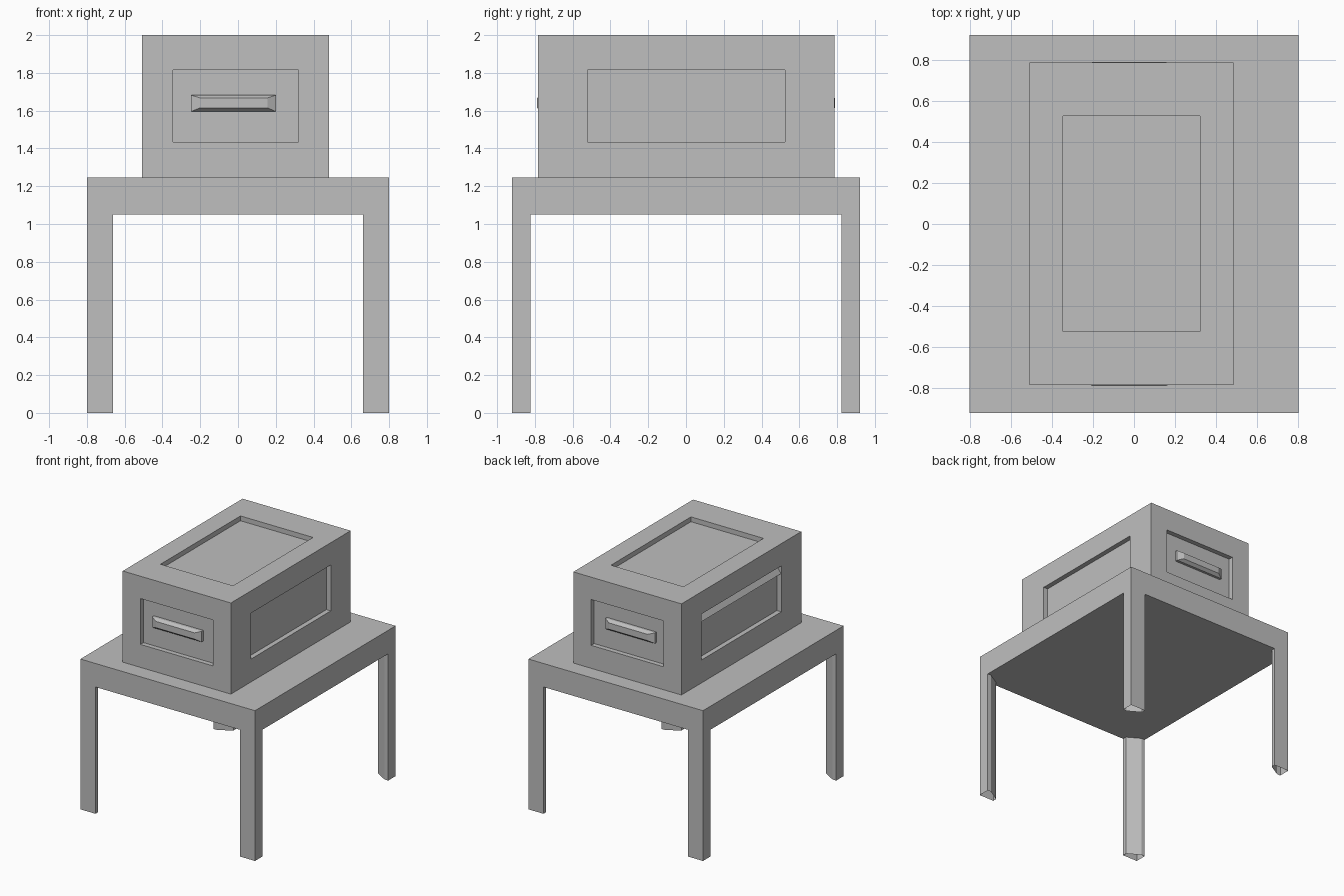
import bpy, bmesh
from mathutils import Vector

if "Cube" in bpy.data.objects:
    bpy.data.objects.remove(bpy.data.objects["Cube"])

grey = bpy.data.materials.new("plain_grey")
grey.use_nodes = True
colour = (0.52, 0.52, 0.52, 1)
grey.diffuse_color = colour
grey.node_tree.nodes["Principled BSDF"].inputs["Base Color"].default_value = colour


def finish(name, bm, fix=True):
    if fix:
        bmesh.ops.recalc_face_normals(bm, faces=bm.faces)
    mesh = bpy.data.meshes.new(name)
    bm.to_mesh(mesh)
    bm.free()
    mesh.materials.append(grey)
    obj = bpy.data.objects.new(name, mesh)
    bpy.context.collection.objects.link(obj)
    return obj


def block(low, high):
    bm = bmesh.new()
    bmesh.ops.create_cube(bm, size=1)
    low, high = Vector(low), Vector(high)
    for v in bm.verts:
        v.co = (low + high) / 2 + v.co * (high - low)
    return bm


def loft(name, rings):
    """Join equal-sized rings of points and cap both ends."""
    bm = bmesh.new()
    rows = [[bm.verts.new(p) for p in ring] for ring in rings]
    count = len(rows[0])
    for a, b in zip(rows, rows[1:]):
        for i in range(count):
            j = (i + 1) % count
            bm.faces.new((a[i], a[j], b[j], b[i]))
    bm.faces.new(rows[0])
    bm.faces.new(rows[-1])
    return finish(name, bm)


# Table top
finish("table_top", block((-0.8, -0.92, 1.05), (0.8, 0.92, 1.245)))

# Legs: hollow posts, open below, with a cut inner corner
leg_profile = [(0.8, 0.92), (0.662, 0.92), (0.662, 0.885), (0.768, 0.823), (0.8, 0.823)]
for sx, side in ((1, "left"), (-1, "right")):
    for sy, end in ((-1, "front"), (1, "back")):
        bm = bmesh.new()
        low = [bm.verts.new((sx * x, sy * y, 0)) for x, y in leg_profile]
        high = [bm.verts.new((sx * x, sy * y, 1.05)) for x, y in leg_profile]
        for i in range(len(low)):
            j = (i + 1) % len(low)
            bm.faces.new((low[i], low[j], high[j], high[i]))
        bm.faces.new(high)
        finish(f"{end}_{side}_leg", bm)

# Chest with a sunken panel on every face but the bottom
DEPTH = 0.04
bm = block((-0.508, -0.783, 1.245), (0.483, 0.785, 2.0))
panel_low, panel_high = Vector((-0.345, -0.522, 1.435)), Vector((0.32, 0.525, 1.815))
centre = Vector((0, 0, 1.62))
for face in [f for f in bm.faces if f.normal.z > -0.5]:
    normal = face.normal.copy()
    for step in (0, DEPTH):
        bmesh.ops.inset_individual(bm, faces=[face], thickness=0.05 if step == 0 else 0.001)
        for v in face.verts:
            for axis in range(3):
                if abs(normal[axis]) > 0.5:
                    v.co[axis] -= normal[axis] * step
                else:
                    above = v.co[axis] > centre[axis]
                    v.co[axis] = panel_high[axis] if above else panel_low[axis]
finish("chest", bm)

# Sloped lip along the top of the right side panel
lip = [(-0.465, 1.81), (-0.505, 1.75), (-0.465, 1.745)]
loft("right_panel_lip", [[(x, y, z) for x, z in lip] for y in (-0.522, 0.525)])

# Pull handles: bars with tapered faces at both ends
for sign, name in ((-1, "front_handle"), (1, "back_handle")):
    rings = []
    for y, x0, x1, z0, z1 in ((0.74, -0.25, 0.202, 1.595, 1.683),
                              (0.765, -0.25, 0.202, 1.595, 1.683),
                              (0.789, -0.2, 0.155, 1.615, 1.667)):
        rings.append([(x, sign * y, z) for x, z in ((x0, z0), (x1, z0), (x1, z1), (x0, z1))])
    loft(name, rings)
